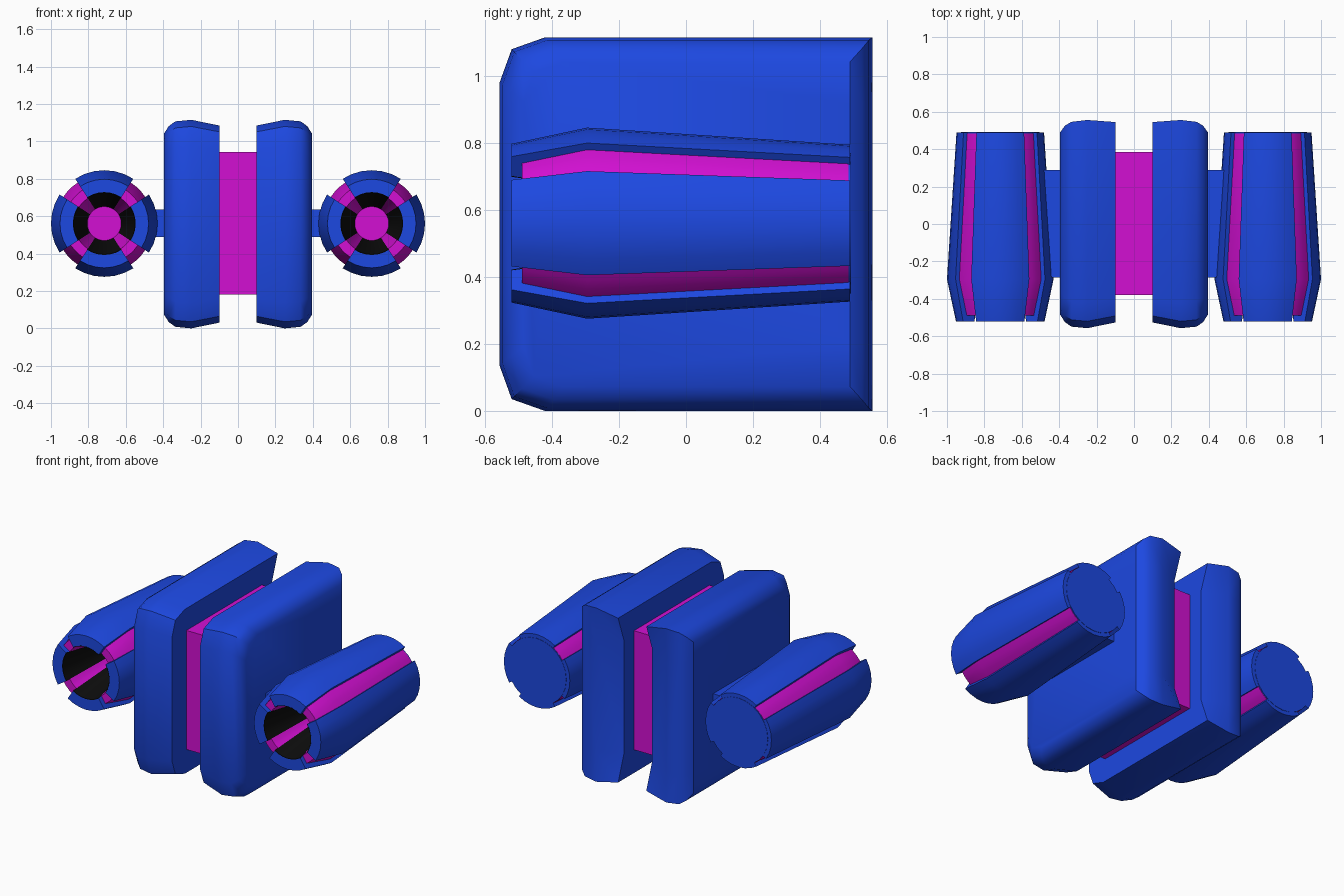
import bpy, bmesh, math

if "Cube" in bpy.data.objects:
    bpy.data.objects.remove(bpy.data.objects["Cube"])

def material(name, rgb):
    m = bpy.data.materials.new(name)
    m.diffuse_color = (*rgb, 1)
    m.use_nodes = True
    m.node_tree.nodes["Principled BSDF"].inputs["Base Color"].default_value = m.diffuse_color
    return m

BLUE = material("blue", (0.012, 0.065, 0.75))
PINK = material("magenta", (0.65, 0.005, 0.65))
BLACK = material("black", (0.004, 0.004, 0.004))
MID = 0.5575          # height of the centre line
POD_X = 0.715         # pod axis offset

def finish(name, bm, mat, angle=35):
    bmesh.ops.remove_doubles(bm, verts=bm.verts, dist=1e-5)
    bmesh.ops.recalc_face_normals(bm, faces=bm.faces)
    me = bpy.data.meshes.new(name)
    bm.to_mesh(me)
    bm.free()
    me.materials.append(mat)
    ob = bpy.data.objects.new(name, me)
    bpy.context.collection.objects.link(ob)
    bpy.ops.object.select_all(action='DESELECT')
    ob.select_set(True)
    bpy.context.view_layer.objects.active = ob
    bpy.ops.object.shade_smooth_by_angle(angle=math.radians(angle))
    return ob

def box(name, lo, hi, mat):
    bm = bmesh.new()
    bmesh.ops.create_cube(bm, size=1)
    for v in bm.verts:
        v.co = [(lo[i] + hi[i]) / 2 + v.co[i] * (hi[i] - lo[i]) for i in range(3)]
    return finish(name, bm, mat)

def loft(bm, rings, closed_rings=False):
    """Skin a row of equal closed loops and cap both ends."""
    loops = [[bm.verts.new(p) for p in r] for r in rings]
    n = len(loops[0])
    for a, b in zip(loops, loops[1:] + (loops[:1] if closed_rings else [])):
        for i in range(n):
            j = (i + 1) % n
            bm.faces.new((a[i], a[j], b[j], b[i]))
    if not closed_rings:
        bm.faces.new(loops[0])
        bm.faces.new(loops[-1])

def wedge(name, cx, a0, a1, segs, profile, mat):
    """Sweep a closed (radius, y) profile between two angles about a pod axis."""
    full = abs(a1 - a0 - 360) < 0.01
    bm = bmesh.new()
    rings = []
    for k in range(segs if full else segs + 1):
        a = math.radians(a0 + (a1 - a0) * k / segs)
        rings.append([(cx + r * math.cos(a), y, MID + 0.003 + r * math.sin(a)) for r, y in profile])
    loft(bm, rings, full)
    bmesh.ops.dissolve_degenerate(bm, dist=1e-6, edges=bm.edges)
    return finish(name, bm, mat)

def slab_ring(x, scale, back, dent=0.0):
    half = [(back - dent, 0.36), (back, 0.5575 * scale)]
    half += [(y * scale, z * scale) for y, z in
             ((-0.42, 0.5575), (-0.52, 0.522), (-0.557, 0.42))]
    pts = half + [(y, -z) for y, z in reversed(half)]
    return [(x, y, MID + z) for y, z in pts]

# central magenta core
box("core_block", (-0.12, -0.38, 0.18), (0.12, 0.385, 0.943), PINK)

for side, s in (("left", -1), ("right", 1)):
    # thick body slab with rounded front and outer edges
    bm = bmesh.new()
    loft(bm, [slab_ring(s * 0.1, 0.945, 0.545, 0.06),
              slab_ring(s * 0.25, 1.0, 0.556),
              slab_ring(s * 0.335, 0.985, 0.546),
              slab_ring(s * 0.37, 0.94, 0.525),
              slab_ring(s * 0.395, 0.87, 0.49)])
    finish(side + "_body_slab", bm, BLUE)

    # bracket joining slab and pod
    xs = sorted((s * 0.38, s * 0.52))
    box(side + "_bracket", (xs[0], -0.285, 0.488), (xs[1], 0.29, 0.635), BLUE)

    cx = s * POD_X
    for q in range(4):
        c = 90 * q
        tag = f"{side}_pod_{q + 1}"
        # armour panel
        wedge(tag + "_panel", cx, c - 33, c + 33, 6,
              [(0.168, -0.52), (0.237, -0.52), (0.285, -0.295), (0.234, 0.49),
               (0, 0.49), (0, -0.1), (0.093, -0.1)], BLUE)
        # dark lining of the front opening
        wedge(tag + "_lining", cx, c - 33, c + 33, 6,
              [(0.165, -0.521), (0.168, -0.521), (0.093, -0.1), (0.09, -0.1)], BLACK)
        # glowing strip in the gap between panels
        wedge(tag + "_strip", cx, c + 33, c + 57, 3,
              [(0.161, -0.49), (0.213, -0.49), (0.261, -0.295), (0.211, 0.485),
               (0, 0.485), (0, -0.1), (0.09, -0.1)], PINK)
    # inner end of the opening, and rear cover
    wedge(side + "_pod_inner_disc", cx, 0, 360, 24,
          [(0, -0.105), (0.094, -0.105), (0.094, -0.09), (0, -0.09)], PINK)
    wedge(side + "_pod_rear_cover", cx, 0, 360, 24,
          [(0, 0.48), (0.21, 0.48), (0.21, 0.492), (0, 0.492)], BLUE)
